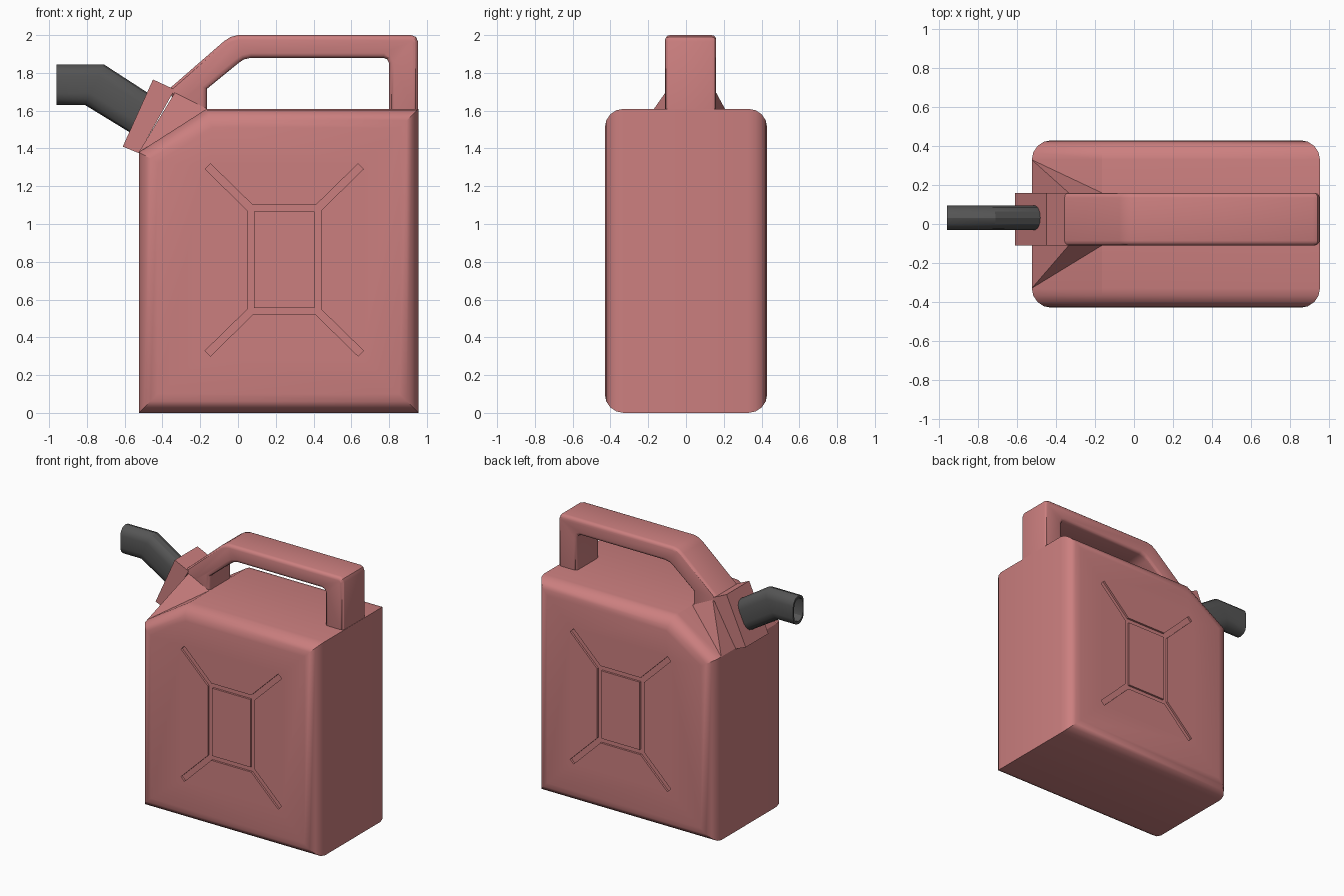
import bpy, bmesh, math
from mathutils import Vector

if "Cube" in bpy.data.objects:
    bpy.data.objects.remove(bpy.data.objects["Cube"], do_unlink=True)


def material(name, rgb):
    m = bpy.data.materials.new(name)
    m.use_nodes = True
    m.diffuse_color = (*rgb, 1)
    m.node_tree.nodes["Principled BSDF"].inputs["Base Color"].default_value = (*rgb, 1)
    return m


RED = material("faded red", (0.6, 0.212, 0.212))
GREY = material("dark grey", (0.09, 0.09, 0.09))


def finish(bm, name, mat):
    bmesh.ops.recalc_face_normals(bm, faces=bm.faces)
    me = bpy.data.meshes.new(name)
    bm.to_mesh(me)
    bm.free()
    ob = bpy.data.objects.new(name, me)
    bpy.context.collection.objects.link(ob)
    me.materials.append(mat)
    return ob


def activate(ob):
    bpy.ops.object.select_all(action='DESELECT')
    ob.select_set(True)
    bpy.context.view_layer.objects.active = ob


def smooth(ob):
    activate(ob)
    bpy.ops.object.shade_smooth_by_angle(angle=math.radians(30))


def add_loft(bm, rings):
    """Bridge equal rings of points and close both ends."""
    loops = [[bm.verts.new(p) for p in r] for r in rings]
    for a, b in zip(loops, loops[1:]):
        for i in range(len(a)):
            j = (i + 1) % len(a)
            bm.faces.new((a[i], a[j], b[j], b[i]))
    bm.faces.new(loops[0])
    bm.faces.new(loops[-1])


def inset(outline, d):
    """Mitred inset of a counter-clockwise outline."""
    pts = [Vector(p) for p in outline]
    out = []
    for i, p in enumerate(pts):
        e1 = (p - pts[i - 1]).normalized()
        e2 = (pts[(i + 1) % len(pts)] - p).normalized()
        n1, n2 = Vector((-e1.y, e1.x)), Vector((-e2.y, e2.x))
        out.append(p + (n1 + n2) * d / (1 + n1.dot(n2)))
    return out


def rounded_slab(name, outline, y_mid, half, r, steps):
    """Side outline given depth, with rounded front and back rims."""
    rings = []
    for side in (-1, 1):
        order = range(steps, -1, -1) if side < 0 else range(steps + 1)
        for k in order:
            t = math.pi / 2 * k / steps
            y = y_mid + side * (half - r + r * math.sin(t))
            rings.append([(p.x, y, p.y) for p in inset(outline, r * (1 - math.cos(t)))])
    bm = bmesh.new()
    add_loft(bm, rings)
    return finish(bm, name, RED)


def add_prism(bm, outline, y0, y1):
    add_loft(bm, [[(x, y, z) for x, z in outline] for y in (y0, y1)])


# Can body with a sloping shoulder
body = rounded_slab("can_body", [(-0.525, 0), (0.955, 0), (0.955, 1.61),
                                 (-0.165, 1.61), (-0.525, 1.38)], 0, 0.43, 0.1, 4)

# Pressed grooves: a rectangular frame with four diagonal arms on both faces
CX, CZ, W, H, G, DEPTH = 0.245, 0.81, 0.195, 0.29, 0.035, 0.015
bm = bmesh.new()
for side in (-1, 1):
    y0, y1 = side * (0.43 - DEPTH), side * 0.46
    rects = [[(CX + sx * (W - s), CZ + sz * (H - s))
              for sx, sz in ((-1, -1), (1, -1), (1, 1), (-1, 1))] for s in (0, G)]
    rings = [[(x, y, z) for x, z in rects[k]]
             for k, y in ((0, y0), (0, y1), (1, y1), (1, y0))]
    loops = [[bm.verts.new(p) for p in r] for r in rings]
    for a, b in zip(loops, loops[1:] + loops[:1]):
        for i in range(4):
            j = (i + 1) % 4
            bm.faces.new((a[i], a[j], b[j], b[i]))
    for sx in (-1, 1):
        for sz in (-1, 1):
            start = Vector((CX + sx * (W - 0.015), CZ + sz * (H - 0.015)))
            end = Vector((CX + sx * 0.405, CZ + sz * 0.495))
            d = (end - start).normalized() * 0.02
            n = Vector((-d.y, d.x))
            add_prism(bm, [start - n, end - n, end + n, start + n], y0, y1)
cutter = finish(bm, "groove_cutter", RED)
cutter.hide_render = True
mod = body.modifiers.new("grooves", 'BOOLEAN')
mod.operation = 'DIFFERENCE'
mod.solver = 'EXACT'
mod.use_self = True
mod.object = cutter
activate(body)
bpy.ops.object.modifier_apply(modifier=mod.name)
bpy.data.objects.remove(cutter, do_unlink=True)
smooth(body)

# Carrying handle
MID, HALF = 0.025, 0.135
handle = rounded_slab("handle", [
    (0.8, 1.58), (0.953, 1.58), (0.953, 1.965), (0.943, 1.99), (0.918, 2),
    (0, 2), (-0.04, 1.99), (-0.075, 1.967), (-0.365, 1.715), (-0.33, 1.62),
    (-0.165, 1.58), (-0.165, 1.715), (0, 1.85), (0.03, 1.871), (0.07, 1.88),
    (0.77, 1.88), (0.791, 1.871), (0.8, 1.85)], MID, HALF, 0.025, 3)
smooth(handle)

# Tapered neck between shoulder and cap
bm = bmesh.new()
for s in (-1, 1):
    for x, y, z in ((-0.525, s * 0.33, 1.38), (-0.165, MID + s * HALF, 1.61),
                    (-0.335, MID + s * HALF, 1.695), (-0.525, MID + s * HALF, 1.38)):
        bm.verts.new((x, y, z))
bmesh.ops.convex_hull(bm, input=bm.verts)
finish(bm, "neck", RED)

# Square cap collar
bm = bmesh.new()
add_prism(bm, [(-0.61, 1.41), (-0.525, 1.375), (-0.335, 1.712), (-0.45, 1.765)],
          MID - HALF, MID + HALF)
finish(bm, "cap_collar", RED)


# Bent oval spout with a hollow mouth
def oval(top, bottom, scale=1.0, half_w=0.0625, half_h=0.1075, n=6):
    top, bottom = Vector(top), Vector(bottom)
    mid, up = (top + bottom) / 2, (top - bottom) / 2 * scale
    ring = []
    for s in (1, -1):
        for k in range(n + 1):
            t = math.pi * k / n
            u = s * (half_h - half_w + half_w * math.sin(t)) / half_h
            p = mid + up * u
            ring.append((p.x, 0.032 + s * half_w * scale * math.cos(t), p.y))
    return ring


bm = bmesh.new()
add_loft(bm, [
    oval((-0.86, 1.845), (-0.86, 1.63), 0.82),
    oval((-0.96, 1.845), (-0.96, 1.63), 0.82),
    oval((-0.96, 1.845), (-0.96, 1.63)),
    oval((-0.71, 1.845), (-0.81, 1.63)),
    oval((-0.44, 1.67), (-0.54, 1.465))])
smooth(finish(bm, "spout", GREY))
